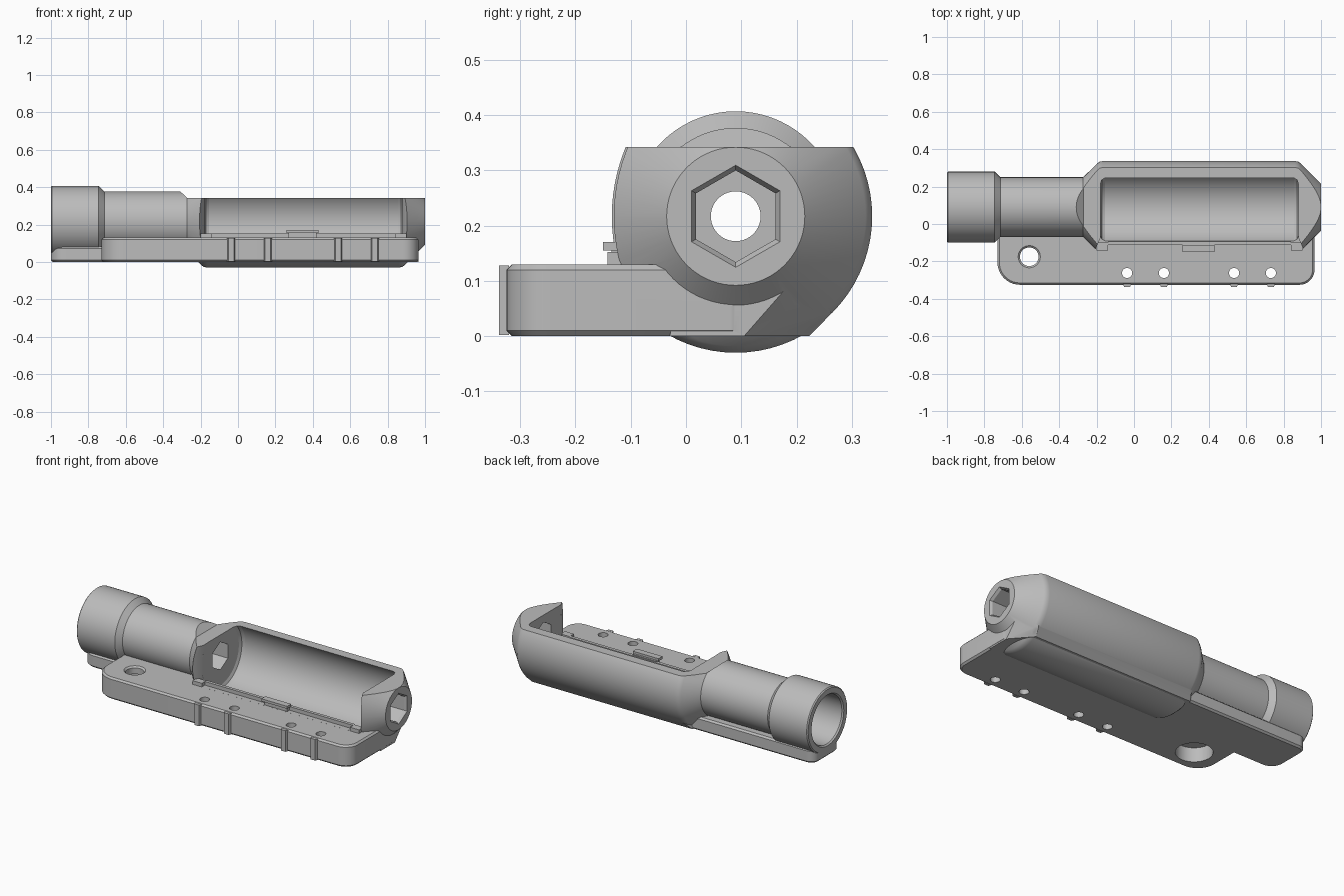
import bpy, bmesh
from math import sin, cos, pi, radians
from mathutils import Matrix

if "Cube" in bpy.data.objects:
    bpy.data.objects.remove(bpy.data.objects["Cube"], do_unlink=True)

AXIS_Y, AXIS_Z = 0.09, 0.217   # centre line of the tube
PLATE_TOP, RIM = 0.13, 0.342

grey = bpy.data.materials.new("plain grey")
grey.use_nodes = True
grey.diffuse_color = (0.5, 0.5, 0.5, 1)
grey.node_tree.nodes["Principled BSDF"].inputs["Base Color"].default_value = (0.5, 0.5, 0.5, 1)


def make(name, bm):
    bmesh.ops.recalc_face_normals(bm, faces=bm.faces[:])
    mesh = bpy.data.meshes.new(name)
    bm.to_mesh(mesh)
    bm.free()
    ob = bpy.data.objects.new(name, mesh)
    bpy.context.scene.collection.objects.link(ob)
    return ob


def hull(name, points):
    """Convex solid around the points."""
    bm = bmesh.new()
    for p in points:
        bm.verts.new(p)
    bmesh.ops.remove_doubles(bm, verts=bm.verts[:], dist=1e-4)
    bmesh.ops.convex_hull(bm, input=bm.verts[:])
    bmesh.ops.delete(bm, geom=[v for v in bm.verts if not v.link_faces], context='VERTS')
    bmesh.ops.dissolve_limit(bm, angle_limit=0.01, verts=bm.verts[:], edges=bm.edges[:])
    return make(name, bm)


def box(name, xs, ys, zs):
    return hull(name, [(x, y, z) for x in xs for y in ys for z in zs])


def slab(name, xs, ys, height, radii, chamfer=0.01):
    """Chamfered plate with rounded corners, radii from the front right anticlockwise."""
    corners = [(1, 0, -1, 1), (1, 1, -1, -1), (0, 1, 1, -1), (0, 0, 1, 1)]
    levels = [(0, chamfer), (chamfer, 0), (height - chamfer, 0), (height, chamfer)]
    points = []
    for k, (i, j, sx, sy) in enumerate(corners):
        r = radii[k]
        for s in range(11):
            a = pi / 2 * (k - 1 + s / 10)
            for z, inset in levels:
                points.append((xs[i] + sx * r + (r - inset) * cos(a),
                               ys[j] + sy * r + (r - inset) * sin(a), z))
    return hull(name, points)


def lathe(name, profile, sides=72):
    """Solid turned around the tube axis from (x, radius) pairs."""
    bm = bmesh.new()
    rings = []
    for x, r in profile:
        rings.append([bm.verts.new((x, AXIS_Y + r * sin(2 * pi * k / sides),
                                    AXIS_Z + r * cos(2 * pi * k / sides))) for k in range(sides)])
    for a, b in zip(rings, rings[1:]):
        for k in range(sides):
            n = (k + 1) % sides
            bm.faces.new((a[k], a[n], b[n], b[k]))
    bm.faces.new(rings[0])
    bm.faces.new(rings[-1])
    return make(name, bm)


def pin(name, x, y, z0, z1, r0, r1):
    bm = bmesh.new()
    bmesh.ops.create_cone(bm, cap_ends=True, segments=32, radius1=r0, radius2=r1, depth=z1 - z0,
                          matrix=Matrix.Translation((x, y, (z0 + z1) / 2)))
    return make(name, bm)


def volume(mesh):
    bm = bmesh.new()
    bm.from_mesh(mesh)
    v = bm.calc_volume()
    bm.free()
    return v


def combine(target, others, operation):
    """Bake each boolean, taking the first solver whose volume is plausible."""
    for other in others:
        other.hide_render = True
        before, extra = volume(target.data), volume(other.data)
        if operation == 'UNION':
            low, high = max(before, extra) * 0.999, (before + extra) * 1.001
        else:
            low, high = max(before - extra, before * 0.3) * 0.999, before * 1.001
        for solver in ('EXACT', 'MANIFOLD', 'FLOAT'):
            mod = target.modifiers.new("combine", 'BOOLEAN')
            mod.operation, mod.solver, mod.object = operation, solver, other
            bpy.context.view_layer.update()
            deps = bpy.context.evaluated_depsgraph_get()
            mesh = bpy.data.meshes.new_from_object(target.evaluated_get(deps))
            target.modifiers.clear()
            if low <= volume(mesh) <= high and len(mesh.vertices) != len(target.data.vertices):
                target.data = mesh
                break
        bpy.data.objects.remove(other, do_unlink=True)


# Collar, neck and cradle body with conical ends
holder = lathe("holder_body", [(-1.0, 0.184), (-0.994, 0.19), (-0.745, 0.19), (-0.715, 0.16),
                               (-0.272, 0.16), (-0.195, 0.235), (-0.183, 0.243), (-0.165, 0.247),
                               (0.86, 0.247), (0.878, 0.243), (0.89, 0.235), (1.0, 0.125)])

# Base plate, rear foot and sloped skirt below the body
plate = slab("base_plate", (-0.73, 0.965), (-0.325, 0.1), PLATE_TOP, (0.08, 0.02, 0.02, 0.12))
foot = slab("foot", (-1.0, -0.15), (-0.05, 0.223), 0.082, (0.02, 0.02, 0.05, 0.08))
skirt = hull("skirt", [(-0.2, 0.223, 0), (0.86, 0.223, 0), (0.964, 0.105, 0), (0.964, -0.03, 0),
                       (-0.2, -0.03, 0), (-0.175, 0.264, 0.042), (0.875, 0.264, 0.042),
                       (0.964, 0.198, 0.106), (0.964, 0, 0.1), (-0.2, 0.18, 0.1), (-0.2, 0, 0.1)])
combine(holder, [plate, foot, skirt], 'UNION')

# Flat rim on top, with a short ramp down from the neck
ramp = [(-0.31, 0.378), (-0.27, RIM), (1.1, RIM), (1.1, 0.6), (-0.31, 0.6)]
cuts = [hull("rim_cutter", [(x, y, z) for x, z in ramp for y in (-0.4, 0.5)])]

# Round cavity, its open front and the flared cheeks
cuts.append(lathe("cavity_cutter", [(-0.18, 0.175), (-0.172, 0.192), (-0.155, 0.2),
                                    (0.855, 0.2), (0.872, 0.192), (0.88, 0.175)]))
cuts.append(box("front_cutter", (-0.179, 0.879), (-0.5, AXIS_Y), (PLATE_TOP + 0.0003, 0.7)))
flare = [(-0.177, -0.07), (0.877, -0.07), (-0.24, -0.21), (0.94, -0.21)]
cuts.append(hull("cheek_cutter", [(x, y, z) for x, y in flare for z in (PLATE_TOP + 0.0006, 0.8)]))

# Collar bore, thin passage and hexagonal sockets
cuts.append(lathe("bore_cutter", [(-1.1, 0.153), (-1.001, 0.153), (-0.992, 0.145), (-0.45, 0.145),
                                  (-0.449, 0.045), (-0.3, 0.045)]))
cuts.append(lathe("hex_cutter", [(-0.34, 0.083), (0.985, 0.083), (1.001, 0.093), (1.1, 0.093)], 6))

# Large screw hole, counterbored from below
cuts.append(pin("screw_cutter", -0.56, -0.175, -0.1, 0.2, 0.05, 0.05))
cuts.append(pin("screw_head_cutter", -0.56, -0.175, -0.1, 0.085, 0.1, 0.1))
cuts.append(pin("screw_edge_cutter", -0.56, -0.175, 0.12, 0.14, 0.049, 0.07))

# Small wire holes in the plate
hole_xs = (-0.037, 0.16, 0.535, 0.732)
for x in hole_xs:
    cuts.append(pin("wire_hole_cutter", x, -0.262, -0.1, 0.3, 0.027, 0.027))
combine(holder, cuts, 'DIFFERENCE')
parts = [holder]

# Ribs on the front edge, in line with the wire holes
for x in hole_xs:
    rib = [(x - 0.022, -0.32), (x + 0.022, -0.32), (x - 0.015, -0.338), (x + 0.015, -0.338)]
    parts.append(hull("front_rib", [(a, b, z) for a, b in rib for z in (0.002, 0.128)]))

# Sill along the cavity, its catch and the cheek feet
parts.append(box("cavity_sill", (-0.14, 0.84), (-0.113, -0.094), (0.12, 0.152)))
parts.append(box("catch", (0.26, 0.43), (-0.15, -0.112), (0.155, 0.17)))
parts.append(box("catch_stem", (0.27, 0.42), (-0.135, -0.1), (0.12, 0.157)))
for x0, x1 in ((-0.2, -0.14), (0.84, 0.9)):
    parts.append(box("cheek_foot", (x0, x1), (-0.142, -0.1), (0.12, 0.152)))

# One material, smooth curves with sharp edges kept
bpy.ops.object.select_all(action='DESELECT')
for ob in parts:
    ob.data.materials.clear()
    ob.data.materials.append(grey)
    for face in ob.data.polygons:
        face.material_index = 0
    ob.select_set(True)
bpy.context.view_layer.objects.active = holder
bpy.ops.object.shade_smooth_by_angle(angle=radians(25))
